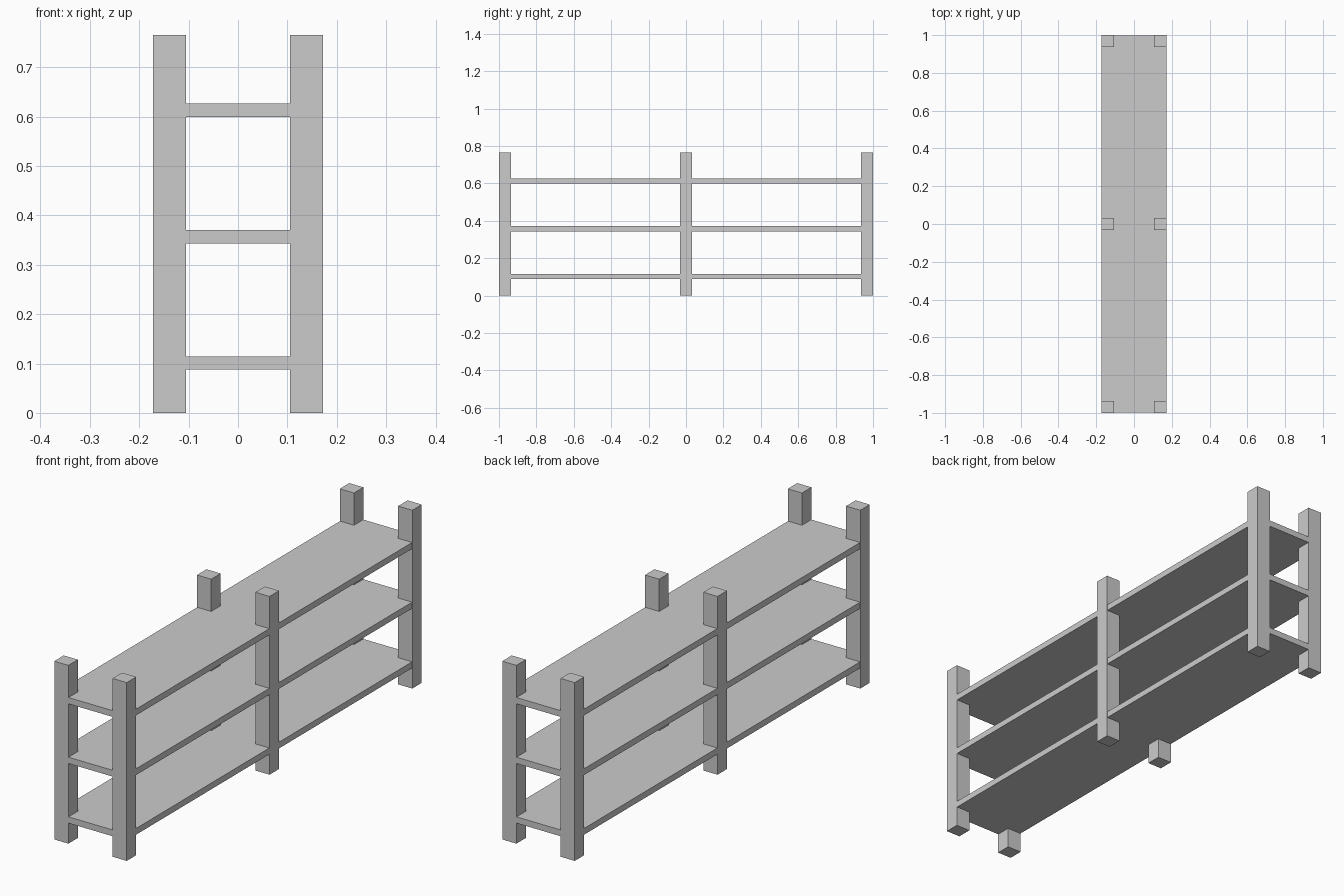
import bpy

if "Cube" in bpy.data.objects:
    bpy.data.objects.remove(bpy.data.objects["Cube"])

HALF_W, HALF_L, HEIGHT = 0.172, 1.0, 0.765
POST_X, POST_Y = 0.067, 0.064
SHELF_T, INSET = 0.027, 0.0008


def box(name, centre, size):
    bpy.ops.mesh.primitive_cube_add(size=1, location=centre)
    obj = bpy.context.object
    obj.name = name
    obj.scale = size
    bpy.ops.object.transform_apply(location=False, rotation=False, scale=True)
    return obj


# Six upright posts: front, middle and back pairs
end_y = HALF_L - POST_Y / 2
for row, y in (("front", -end_y), ("middle", 0), ("back", end_y)):
    for side, sx in (("left", -1), ("right", 1)):
        box(f"{row}_{side}_post",
            (sx * (HALF_W - POST_X / 2), y, HEIGHT / 2),
            (POST_X, POST_Y, HEIGHT))

# Three shelves, practically flush with the outer post faces
for level, z in (("lower", 0.101), ("middle", 0.357), ("upper", 0.613)):
    box(f"{level}_shelf", (0, 0, z),
        (2 * (HALF_W - INSET), 2 * (HALF_L - INSET), SHELF_T))
